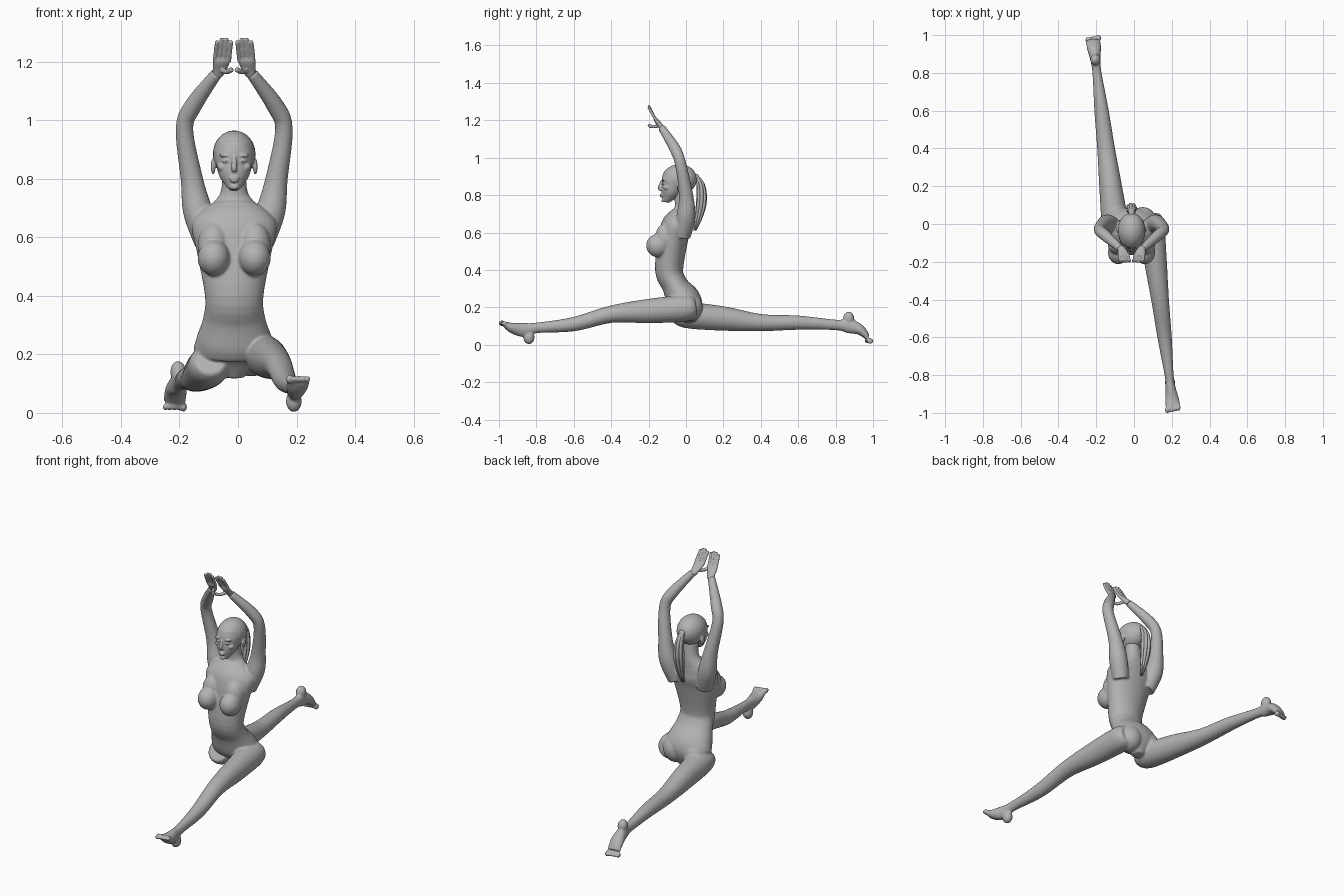
import bpy, bmesh, math
from mathutils import Vector, Matrix

cube = bpy.data.objects.get("Cube")
if cube:
    bpy.data.objects.remove(cube, do_unlink=True)

MID = -.013   # centre line of the upper body
GREY = (.45, .45, .45, 1)

clay = bpy.data.materials.new("clay_grey")
clay.use_nodes = True
clay.diffuse_color = GREY
clay.node_tree.nodes["Principled BSDF"].inputs["Base Color"].default_value = GREY


def smooth_path(rings, steps):
    """Catmull-Rom interpolation of (x, y, z, half_width, half_depth) rings."""
    rows = [Vector(ring) for ring in rings]
    last = len(rows) - 1
    result = []
    for i in range(last):
        before, start = rows[max(i - 1, 0)], rows[i]
        end, after = rows[i + 1], rows[min(i + 2, last)]
        for step in range(steps):
            t = step / steps
            linear = (end - before) * t
            square = (before * 2 - start * 5 + end * 4 - after) * t ** 2
            cubic = (start * 3 - before - end * 3 + after) * t ** 3
            result.append(start + (linear + square + cubic) / 2)
    return result + [rows[last]]


def loft(bm, rings, sides=24, steps=5):
    """Closed tube of elliptical sections along a smooth path."""
    rows = smooth_path(rings, steps)
    path = [Vector(row[:3]) for row in rows]
    angles = [math.tau * k / sides for k in range(sides)]
    loops = []
    for i, row in enumerate(rows):
        along = path[min(i + 1, len(path) - 1)] - path[max(i - 1, 0)]
        along.normalize()
        across = Vector((1, 0, 0))
        across = (across - along * across.dot(along)).normalized()
        up = along.cross(across)
        loops.append([bm.verts.new(path[i] + across * row[3] * math.cos(angle)
                                   + up * row[4] * math.sin(angle))
                      for angle in angles])
    for lower, upper in zip(loops, loops[1:]):
        for k in range(sides):
            following = (k + 1) % sides
            bm.faces.new((lower[k], lower[following], upper[following], upper[k]))
    bm.faces.new(loops[0][::-1])
    bm.faces.new(loops[-1])


def blob(bm, centre, radii):
    """Ellipsoid."""
    placement = Matrix.Translation(centre) @ Matrix.Diagonal((*radii, 1))
    bmesh.ops.create_uvsphere(bm, u_segments=24, v_segments=16, radius=1, matrix=placement)


def blob_pair(bm, offset, y, z, radii):
    """Two ellipsoids mirrored about the centre line."""
    for side in (-1, 1):
        blob(bm, (MID + side * offset, y, z), radii)


def finish(name, bm, voxel=None):
    """Turn the parts into one object, fused when a voxel size is given."""
    bmesh.ops.recalc_face_normals(bm, faces=bm.faces)
    mesh = bpy.data.meshes.new(name)
    bm.to_mesh(mesh)
    bm.free()
    mesh.materials.append(clay)
    mesh.shade_smooth()
    obj = bpy.data.objects.new(name, mesh)
    bpy.context.scene.collection.objects.link(obj)
    if voxel:
        fuse = obj.modifiers.new("fuse", "REMESH")
        fuse.mode = "VOXEL"
        fuse.voxel_size = voxel
        fuse.use_smooth_shade = True
        relax = obj.modifiers.new("relax", "SMOOTH")
        relax.factor = .5
        relax.iterations = 3


# Torso and neck: y, z, half width, half depth
body = bmesh.new()
trunk = [(.02, .12, .03, .03), (.01, .2, .13, .08), (-.02, .25, .13, .09),
         (-.06, .32, .107, .07), (-.09, .4, .1, .075), (-.07, .56, .13, .08),
         (-.05, .64, .145, .08), (-.03, .69, .11, .06), (-.02, .72, .07, .045),
         (-.02, .76, .045, .04), (-.03, .84, .04, .04)]
loft(body, [(MID, *ring) for ring in trunk], sides=32)
blob_pair(body, .07, -.15, .53, (.055, .063, .062))   # bust
blob_pair(body, .07, -.11, .57, (.055, .055, .08))    # upper chest
blob_pair(body, .06, .02, .2, (.07, .07, .075))       # seat

# Arms raised overhead: offset, y, z, radius
arm = [(.09, -.02, .58, .045), (.125, 0, .69, .05), (.145, 0, .8, .038),
       (.17, -.03, .97, .03), (.14, -.06, 1.05, .03), (.06, -.13, 1.16, .02)]
for side in (-1, 1):
    loft(body, [(MID + side * offset, y, z, r, r) for offset, y, z, r in arm])

# Legs in a split, left one forward: distance from hip, half width, half depth
leg = [(-.05, .05, .05), (0, .07, .07), (.2, .06, .065), (.4, .047, .046), (.6, .038, .038),
       (.8, .024, .028), (.87, .027, .038), (.93, .037, .028), (.97, .038, .015)]
left_heights = (.2, .195, .18, .163, .11, .09, .08, .09, .11)
right_heights = (.18, .16, .14, .118, .118, .106, .1, .08, .04)
for side, hip, heights, heel, heel_height in ((1, .09, left_heights, .84, .04),
                                              (-1, .1, right_heights, .87, .14)):
    def on_leg(distance, height, shift=0):
        return side * (hip + .12 * distance + shift), -side * distance, height

    loft(body, [(*on_leg(distance, height), width, depth)
                for (distance, width, depth), height in zip(leg, heights)])
    blob(body, on_leg(heel, heel_height), (.027, .03, .037))
    toe_height = .115 if side > 0 else .02
    for toe in range(5):
        size = .008 if toe else .012
        blob(body, on_leg(.984 - toe * .003, toe_height, (toe - 2) * .016),
             (size, .018, size + .004))
finish("body", body, voxel=.0055)

# Head: skull, face and jaw
head = bmesh.new()
blob(head, (MID, -.035, .885), (.073, .094, .08))
face = [(-.11, .764, .018, .016), (-.09, .805, .048, .045), (-.075, .84, .06, .057),
        (-.065, .88, .066, .065), (-.06, .92, .058, .058)]
loft(head, [(MID, *ring) for ring in face])
nose = [(-.13, .876, .006), (-.14, .84, .01), (-.134, .825, .008)]
loft(head, [(MID, y, z, r, r) for y, z, r in nose], sides=16)
for height, width in ((.802, .018), (.793, .015)):
    blob(head, (MID, -.133, height), (width, .008, .005))    # lips
blob(head, (MID, -.12, .772), (.016, .012, .01))             # chin
blob_pair(head, .028, -.12, .861, (.014, .01, .006))         # eyelids
blob_pair(head, .03, -.12, .88, (.022, .01, .006))           # brows
blob_pair(head, .04, -.1, .84, (.018, .02, .016))            # cheeks
blob_pair(head, .072, -.03, .842, (.008, .017, .027))        # ears
finish("head", head, voxel=.0035)

# Hands with spread fingers meeting overhead
palm = [(.058, -.125, 1.155, .018, .017), (.05, -.14, 1.175, .024, .014),
        (.044, -.16, 1.2, .029, .011), (.042, -.166, 1.213, .026, .008)]
for side, name in ((1, "left_hand"), (-1, "right_hand")):
    hand = bmesh.new()

    def digit(points, radius):
        loft(hand, [(MID + side * offset, y, z, radius, radius) for offset, y, z in points],
             sides=12)

    loft(hand, [(MID + side * offset, *rest) for offset, *rest in palm])
    for finger in range(4):
        base = .066 - .016 * finger
        reach = .07 if finger in (1, 2) else .06
        digit([(base, -.16, 1.2), (base - .004, -.183, 1.21 + reach / 2),
               (base - .008, -.2, 1.21 + reach)], .0075)
    digit([(.04, -.145, 1.17), (.024, -.18, 1.166), (.007, -.2, 1.174)], .009)   # thumb
    finish(name, hand, voxel=.003)

# Ponytail: a tie and a bundle of loose locks; y, z, spread, lock radius
tail = bmesh.new()
blob(tail, (MID, .055, .895), (.018, .016, .018))
hang = [(.055, .9, .006, .008), (.08, .85, .014, .01), (.083, .77, .02, .01),
        (.07, .69, .015, .008), (.047, .61, .007, .002)]
locks = 7
for lock in range(locks):
    angle = math.tau * lock / locks
    loft(tail, [(MID + spread * math.cos(angle), y + spread * math.sin(angle), z, r, r)
                for y, z, spread, r in hang], sides=10)
finish("ponytail", tail)
